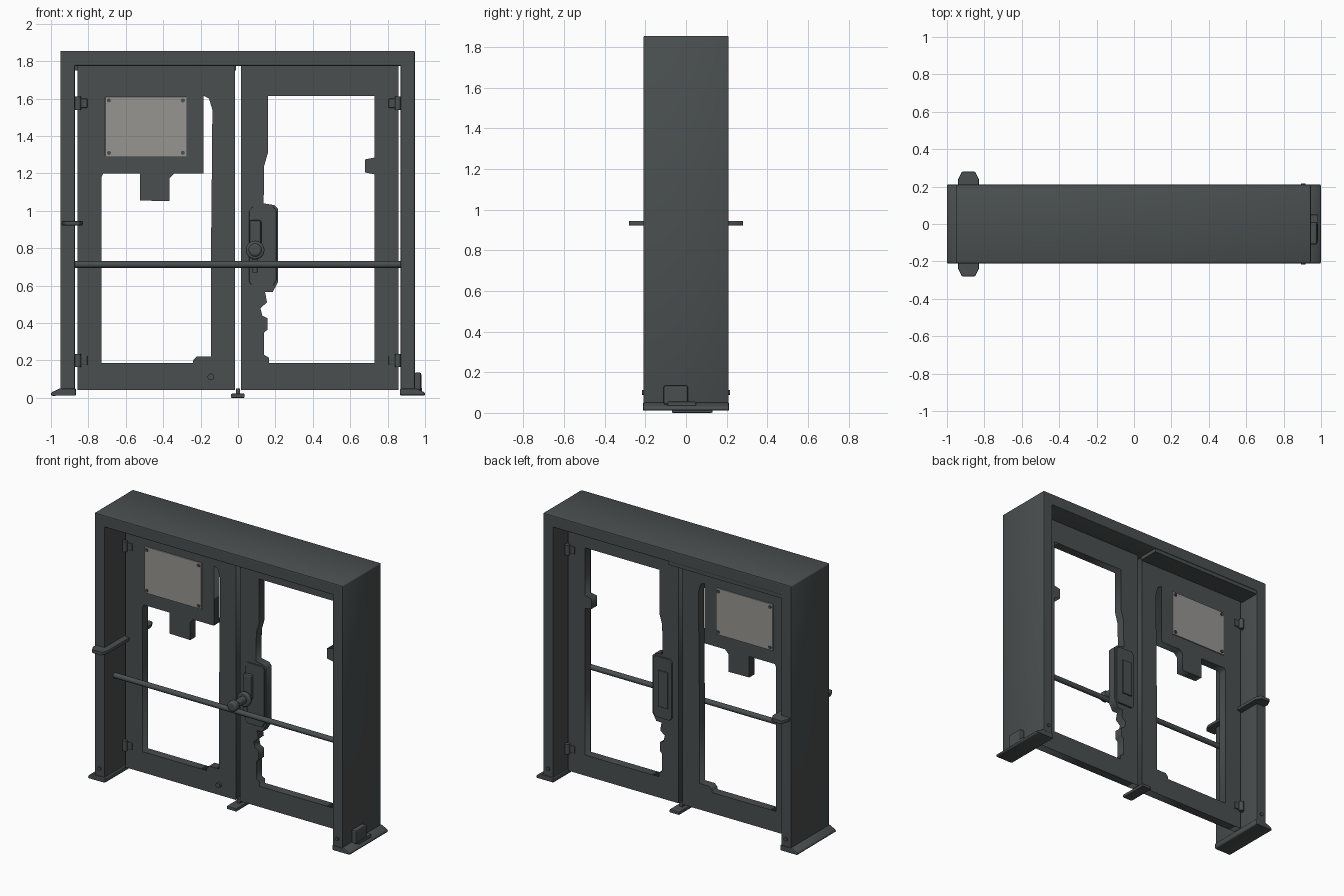
import bpy, math

if "Cube" in bpy.data.objects:
    bpy.data.objects.remove(bpy.data.objects["Cube"])

def material(name, rgb):
    m = bpy.data.materials.new(name)
    m.diffuse_color = (*rgb, 1)
    m.use_nodes = True
    m.node_tree.nodes["Principled BSDF"].inputs["Base Color"].default_value = m.diffuse_color
    return m

DARK = material("dark_grey_metal", (0.068, 0.078, 0.078))
PLATE = material("light_grey_plate", (0.31, 0.30, 0.285))

def finish(ob, name, mat, bevel=0, smooth=False):
    ob.name = name
    ob.data.materials.clear()
    ob.data.materials.append(mat)
    if bevel:
        b = ob.modifiers.new("bevel", 'BEVEL')
        b.width, b.segments, b.limit_method = bevel, 2, 'ANGLE'
    if smooth:
        bpy.ops.object.shade_smooth_by_angle(angle=math.radians(40))
    return ob

def box(name, lo, hi, mat=DARK, bevel=0):
    bpy.ops.mesh.primitive_cube_add(size=1, location=[(a + b) / 2 for a, b in zip(lo, hi)])
    ob = bpy.context.object
    ob.scale = [b - a for a, b in zip(lo, hi)]
    bpy.ops.object.transform_apply(location=False, rotation=False, scale=True)
    return finish(ob, name, mat, bevel)

def rod(name, loc, r, length, axis, mat=DARK, sides=16, bevel=0):
    rot = {'X': (0, math.pi / 2, 0), 'Y': (math.pi / 2, 0, 0), 'Z': (0, 0, 0)}[axis]
    bpy.ops.mesh.primitive_cylinder_add(vertices=sides, radius=r, depth=length, location=loc, rotation=rot)
    return finish(bpy.context.object, name, mat, bevel, True)

def sheet(name, loops, lo, hi, mat=DARK, bevel=0, flat=False):
    """Outline with holes; drawn in x-z and extruded along y (or x-y along z when flat)."""
    cu = bpy.data.curves.new(name, 'CURVE')
    cu.dimensions, cu.fill_mode, cu.extrude = '2D', 'BOTH', (hi - lo) / 2
    for pts in loops:
        s = cu.splines.new('POLY')
        s.points.add(len(pts) - 1)
        for p, (x, z) in zip(s.points, pts):
            p.co = (x, z, 0, 1)
        s.use_cyclic_u = True
    ob = bpy.data.objects.new(name, cu)
    bpy.context.collection.objects.link(ob)
    mid = (lo + hi) / 2
    ob.location = (0, 0, mid) if flat else (0, mid, 0)
    ob.rotation_euler = (0, 0, 0) if flat else (math.pi / 2, 0, 0)
    bpy.ops.object.select_all(action='DESELECT')
    ob.select_set(True)
    bpy.context.view_layer.objects.active = ob
    bpy.ops.object.convert(target='MESH')
    ob = bpy.context.object
    # weld the caps to the sides
    bpy.ops.object.mode_set(mode='EDIT')
    bpy.ops.mesh.select_all(action='SELECT')
    bpy.ops.mesh.remove_doubles(threshold=0.0005)
    bpy.ops.mesh.normals_make_consistent(inside=False)
    bpy.ops.object.mode_set(mode='OBJECT')
    return finish(ob, name, mat, bevel)

def rect(x0, z0, x1, z1):
    return [(x0, z0), (x1, z0), (x1, z1), (x0, z1)]

F, B = 0.0, 0.06   # front and back faces of the door leaves

# Deep outer frame with header and two jambs
sheet("door_frame", [[(-.95, .03), (-.95, 1.855), (.945, 1.855), (.945, .03),
                      (.87, .03), (.87, 1.775), (-.872, 1.775), (-.872, .03)]], -.21, .21, bevel=.006)
box("header_stop", (-.872, B, 1.75), (-.01, .205, 1.78))

# Flared feet under the jambs
for side, s in (("left", -1), ("right", 1)):
    sheet(side + "_foot", [[(s * 1, .012), (s * 1, .028), (s * .955, .05),
                            (s * .865, .05), (s * .865, .012)]], -.212, .212, bevel=.01)
box("right_foot_lug", (.94, -.11, .04), (.98, .01, .135), bevel=.01)
box("right_foot_lug_cap", (.94, -.09, .03), (.985, .05, .055), bevel=.005)
box("centre_foot", (-.038, -.07, 0), (.036, .13, .022), bevel=.005)
box("centre_stop", (-.012, F + .005, .015), (.012, B - .005, .05))

# Left leaf: upper panel with a tab, narrow slot and broken window opening
sheet("left_leaf", [rect(-.858, .042, -.016, 1.776),
      [(-.73, .185), (-.24, .185), (-.24, .2), (-.22, .222), (-.145, .222), (-.145, .72),
       (-.14, 1.2), (-.137, 1.54), (-.155, 1.6), (-.185, 1.615), (-.185, 1.2), (-.34, 1.2),
       (-.365, 1.175), (-.365, 1.052), (-.525, 1.055), (-.525, 1.2), (-.72, 1.2), (-.73, 1.18)]], F, B)

# Right leaf: tall opening with ragged lock side
sheet("right_leaf", [rect(.015, .042, .858, 1.776),
      [(.165, .185), (.73, .185), (.73, 1.195), (.68, 1.205), (.68, 1.275), (.73, 1.285), (.73, 1.615),
       (.16, 1.615), (.16, 1.31), (.14, 1.24), (.137, 1.04), (.195, 1.03), (.215, 1.01), (.215, .62),
       (.185, .565), (.145, .565), (.155, .51), (.12, .48), (.13, .44), (.158, .425), (.158, .365),
       (.14, .35), (.14, .23), (.165, .215)]], F, B)

# Metal plates on both faces of the left leaf, with corner screws
for side, y0, y1 in (("front", F - .009, F), ("back", B, B + .009)):
    box(side + "_plate", (-.71, y0, 1.29), (-.275, y1, 1.61), PLATE, bevel=.003)
    for x in (-.69, -.295):
        for z in (1.31, 1.59):
            rod(side + "_plate_screw", (x, (y0 + y1) / 2, z), .011, .022, 'Y', sides=8)

# Hinges on both leaves
for s in (-1, 1):
    for z in (1.575, .2):
        rod("hinge_barrel", (s * .855, -.012, z), .016, .07, 'Z', sides=10)
        rod("hinge_barrel_back", (s * .855, .072, z), .016, .07, 'Z', sides=10)
        box("hinge_leaf", (s * .835 - .03, -.008, z - .025), (s * .835 + .03, .068, z + .025), bevel=.004)

# Horizontal rail across the front of both leaves
rod("push_rail", (0, -.1, .713), .018, 1.75, 'X')

# Lock case and lever handle
sheet("lock_case", [[(.06, .62), (.06, 1.0), (.075, 1.02), (.19, 1.02), (.205, 1.0), (.205, .63), (.19, .6), (.075, .6)]],
      F - .008, B + .012, bevel=.004)
box("lock_cover", (.085, B + .01, .68), (.16, B + .022, .93), bevel=.004)
box("handle_backplate", (.06, -.035, .78), (.125, -.005, .95), bevel=.012)
rod("handle_stem", (.092, -.1, .79), .026, .2, 'Y', bevel=.005)
rod("handle_collar", (.092, -.06, .79), .05, .03, 'Y', bevel=.008)
rod("handle_knob", (.092, -.18, .79), .036, .05, 'Y', bevel=.012)
rod("handle_pin", (.092, -.05, .72), .014, .1, 'Z', sides=10)

# Round-ended tab passing through the left jamb
sheet("side_tab", [[(-.94, -.24), (-.92, -.28), (-.85, -.28), (-.83, -.24),
                    (-.83, .24), (-.85, .28), (-.92, .28), (-.94, .24)]], .922, .945, bevel=.004, flat=True)

# Small bolts on leaf and frame
rod("leaf_bolt", (-.145, -.004, .112), .018, .02, 'Y', sides=10)
for x in (-.91, .905):
    for y in (-.21, .21):
        rod("frame_bolt", (x, y, .1), .013, .014, 'Y', sides=10)
